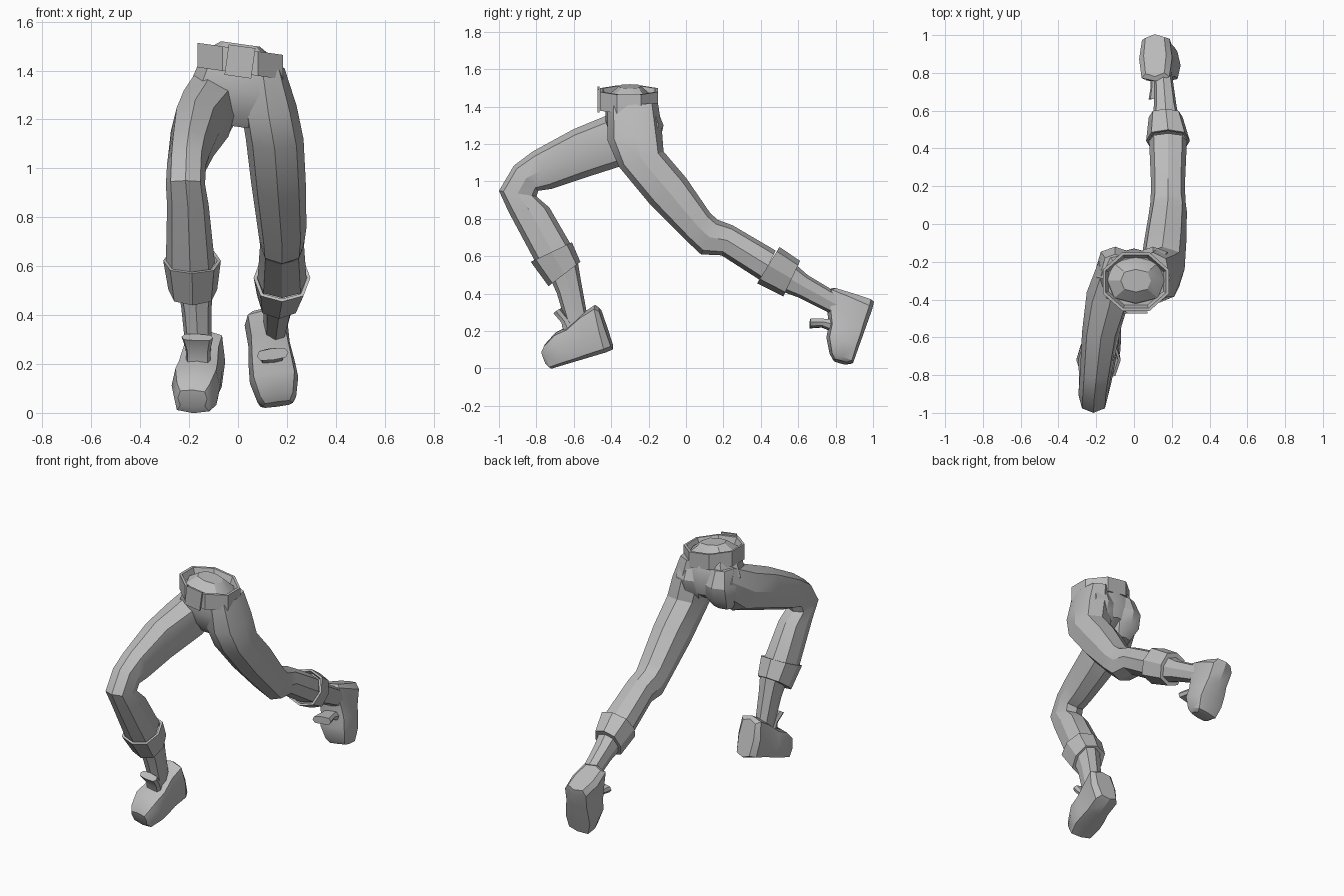
import bpy, bmesh, math
from mathutils import Matrix, Vector

if "Cube" in bpy.data.objects:
    bpy.data.objects.remove(bpy.data.objects["Cube"], do_unlink=True)

grey = bpy.data.materials.new("plain_grey")
grey.use_nodes = True
grey.diffuse_color = (0.5, 0.5, 0.5, 1)
grey.node_tree.nodes["Principled BSDF"].inputs["Base Color"].default_value = (0.5, 0.5, 0.5, 1)

SIDES = 8
ROLL = math.tan(math.radians(8))


def finish(name, bm, matrix=None):
    bmesh.ops.recalc_face_normals(bm, faces=bm.faces)
    if matrix:
        bm.transform(matrix)
    mesh = bpy.data.meshes.new(name)
    bm.to_mesh(mesh)
    bm.free()
    mesh.materials.append(grey)
    obj = bpy.data.objects.new(name, mesh)
    bpy.context.collection.objects.link(obj)
    bpy.ops.object.select_all(action='DESELECT')
    obj.select_set(True)
    bpy.context.view_layer.objects.active = obj
    bpy.ops.object.shade_smooth_by_angle(angle=math.radians(28))
    return obj


def loft(name, rings, power=0.8, flat_front=False, roll=0, matrix=None):
    """Each ring: front y, z, back y, z, centre x, half width."""
    bm = bmesh.new()
    loops = []
    phase = math.pi / SIDES if flat_front else 0
    grow = 1 / math.cos(phase)
    for fy, fz, by, bz, x, w in rings:
        front, back = Vector((x, fy, fz)), Vector((x, by, bz))
        mid, half = (front + back) / 2, (front - back) / 2
        loop = []
        for i in range(SIDES):
            a = phase + math.tau * i / SIDES
            c, s = [math.copysign(abs(t) ** power, t) * grow
                    for t in (math.cos(a), math.sin(a))]
            p = mid + half * c + Vector((w * s, 0, 0))
            p.z -= roll * p.x
            loop.append(bm.verts.new(p))
        loops.append(loop)
    for a, b in zip(loops, loops[1:]):
        for i in range(SIDES):
            j = (i + 1) % SIDES
            bm.faces.new((a[i], a[j], b[j], b[i]))
    bm.faces.new(loops[0])
    bm.faces.new(loops[-1])
    return finish(name, bm, matrix)


def shrink(ring, k):
    fy, fz, by, bz, x, w = ring
    my, mz = (fy + by) / 2, (fz + bz) / 2
    return (my + (fy - my) * k, mz + (fz - mz) * k,
            my + (by - my) * k, mz + (bz - mz) * k, x, w * k)


def cuff(name, top, bottom):
    inner = [a + (b - a) * 0.3 for a, b in zip(shrink(top, 0.8), shrink(bottom, 0.8))]
    loft(name, [inner, shrink(top, 0.88), top, bottom, shrink(bottom, 0.75)])


# Hips, with a low dome closing the waist
loft("hips", [
    (-.35, 1.17, -.22, 1.17, 0, .07),
    (-.40, 1.23, -.15, 1.22, 0, .15),
    (-.43, 1.32, -.13, 1.30, 0, .20),
    (-.43, 1.41, -.15, 1.41, .01, .17),
    (-.42, 1.46, -.18, 1.46, .01, .15),
    (-.36, 1.51, -.24, 1.51, .01, .08)], roll=ROLL)

# Buttocks
for name, x in (("right_buttock", -.10), ("left_buttock", .10)):
    loft(name, [
        (-.30, 1.13, -.20, 1.14, x, .06),
        (-.34, 1.21, -.14, 1.21, x, .10),
        (-.34, 1.30, -.12, 1.30, x, .10),
        (-.32, 1.40, -.16, 1.40, x, .07)])

# Belt and buckle
loft("belt", [
    (-.43, 1.39, -.17, 1.39, .01, .15),
    (-.46, 1.39, -.15, 1.39, .01, .175),
    (-.46, 1.49, -.15, 1.49, .01, .175),
    (-.445, 1.49, -.165, 1.49, .01, .16),
    (-.43, 1.45, -.18, 1.45, .01, .145)], power=1, flat_front=True, roll=ROLL)
bm = bmesh.new()
bmesh.ops.create_cube(bm, size=1)
finish("buckle", bm, Matrix.Translation((.008, -.468, 1.437))
       @ Matrix.Rotation(math.radians(8), 4, 'Y') @ Matrix.Diagonal((.11, .012, .125, 1)))

# Bent front leg
loft("right_trouser_leg", [
    (-.27, 1.42, -.14, 1.24, -.10, .09),
    (-.43, 1.35, -.29, 1.10, -.13, .12),
    (-.60, 1.28, -.54, 1.02, -.175, .10),
    (-.82, 1.16, -.72, .96, -.20, .085),
    (-.92, 1.085, -.79, .95, -.21, .08),
    (-1.0, .95, -.80, .92, -.215, .08),
    (-.95, .84, -.73, .86, -.205, .085),
    (-.80, .56, -.62, .67, -.195, .10)])
cuff("right_cuff", (-.83, .57, -.61, .675, -.188, .118), (-.735, .44, -.565, .57, -.185, .10))
loft("right_shin", [
    (-.73, .49, -.58, .58, -.175, .075),
    (-.69, .40, -.56, .46, -.17, .062),
    (-.63, .20, -.52, .24, -.16, .05)])

# Stretched rear leg
loft("left_trouser_leg", [
    (-.42, 1.40, -.15, 1.42, .10, .09),
    (-.42, 1.22, -.13, 1.29, .125, .115),
    (-.36, 1.08, -.12, 1.16, .15, .118),
    (-.19, .875, 0, 1.02, .165, .112),
    (0, .685, .13, .83, .18, .10),
    (.08, .61, .17, .795, .18, .092),
    (.19, .605, .25, .765, .18, .09),
    (.40, .47, .48, .63, .18, .10)])
cuff("left_cuff", (.38, .455, .50, .65, .18, .116), (.52, .385, .61, .575, .168, .09))
loft("left_shin", [
    (.49, .42, .57, .57, .17, .075),
    (.60, .38, .65, .50, .165, .06),
    (.82, .27, .85, .38, .15, .045)])

# Shoes: built toe at the origin, heel along +y, then posed
for side, toe, pitch, yaw in (("right", (-.185, -.73, -.004), 16.6, -8),
                              ("left", (.16, .89, .02), 70.4, 8)):
    pose = (Matrix.Translation(toe) @ Matrix.Rotation(math.radians(pitch), 4, 'X')
            @ Matrix.Rotation(math.radians(yaw), 4, 'Z'))
    loft(side + "_shoe", [
        (-.01, .105, -.005, .03, 0, .06),
        (.015, .135, .01, 0, 0, .08),
        (.09, .18, .09, 0, 0, .10),
        (.16, .19, .16, 0, 0, .095),
        (.25, .235, .22, 0, 0, .085),
        (.335, .26, .32, 0, 0, .088),
        (.352, .24, .36, .005, 0, .06)], power=0.5, matrix=pose)
    loft(side + "_shoe_tongue", [
        (.13, .16, .20, .17, 0, .05),
        (.135, .22, .18, .23, 0, .05),
        (.11, .28, .155, .295, 0, .065)], power=0.6, matrix=pose)
